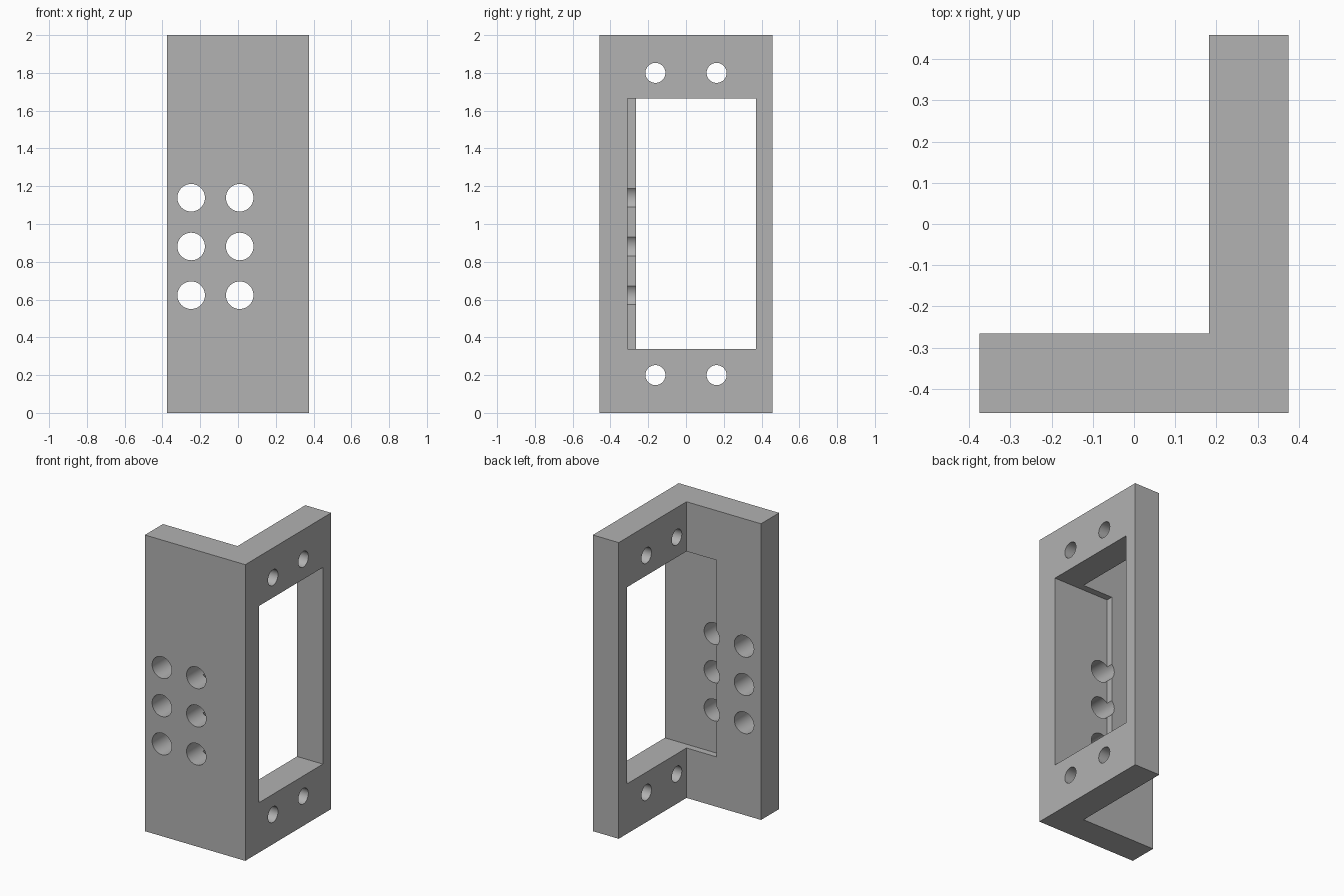
import bpy
import bmesh
from math import radians
from mathutils import Matrix, Vector

old = bpy.data.objects.get("Cube")
if old:
    bpy.data.objects.remove(old, do_unlink=True)

# Material
grey = bpy.data.materials.new("plain grey")
grey.use_nodes = True
colour = (0.445, 0.445, 0.445, 1)
grey.diffuse_color = colour
grey.node_tree.nodes["Principled BSDF"].inputs["Base Color"].default_value = colour

# Outer size and wall thickness
X, Y, H = 0.375, 0.458, 2.0
WALL = 0.193


def make_object(name, bm):
    bmesh.ops.recalc_face_normals(bm, faces=bm.faces)
    mesh = bpy.data.meshes.new(name)
    bm.to_mesh(mesh)
    bm.free()
    mesh.materials.append(grey)
    obj = bpy.data.objects.new(name, mesh)
    bpy.context.collection.objects.link(obj)
    return obj


def box(name, low, high):
    low, high = Vector(low), Vector(high)
    bm = bmesh.new()
    place = Matrix.Translation((low + high) / 2) @ Matrix.Diagonal((*(high - low), 1))
    bmesh.ops.create_cube(bm, size=1, matrix=place)
    return make_object(name, bm)


def drill(name, centre, radius, axis):
    turn = Matrix.Rotation(radians(90), 4, "Y" if axis == "X" else "X")
    bm = bmesh.new()
    bmesh.ops.create_cone(bm, cap_ends=True, segments=48, radius1=radius, radius2=radius,
                          depth=0.4, matrix=Matrix.Translation(centre) @ turn)
    return make_object(name, bm)


# L-shaped bracket, extruded from its plan
bm = bmesh.new()
plan = [(-X, -Y), (X, -Y), (X, Y), (X - WALL, Y), (X - WALL, WALL - Y), (-X, WALL - Y)]
base = bm.faces.new([bm.verts.new((x, y, 0)) for x, y in plan])
top = bmesh.ops.extrude_face_region(bm, geom=[base])["geom"]
bmesh.ops.translate(bm, vec=(0, 0, H),
                    verts=[v for v in top if isinstance(v, bmesh.types.BMVert)])
bracket = make_object("angle_bracket", bm)

# Window, running on as a shallow recess in the back of the front plate
cutters = [box("window_cutter", (-0.044, -0.31, 0.337), (0.6, 0.37, 1.665))]

# Cable holes in the front plate
for x in (-0.248, 0.009):
    for z in (0.623, 0.881, 1.139):
        cutters.append(drill("cable_hole_cutter", (x, WALL / 2 - Y, z), 0.073, "Y"))

# Screw holes above and below the window
for y in (-0.162, 0.162):
    for z in (0.2, 1.8):
        cutters.append(drill("screw_hole_cutter", (X - WALL / 2, y, z), 0.053, "X"))

bpy.ops.object.select_all(action="DESELECT")
bracket.select_set(True)
bpy.context.view_layer.objects.active = bracket
for cutter in cutters:
    cutter.hide_render = True
    cut = bracket.modifiers.new("cut", "BOOLEAN")
    cut.operation = "DIFFERENCE"
    cut.solver = "EXACT"
    cut.object = cutter
    bpy.ops.object.modifier_apply(modifier=cut.name)
    bpy.data.objects.remove(cutter, do_unlink=True)

bpy.ops.object.shade_smooth_by_angle(angle=radians(30))
